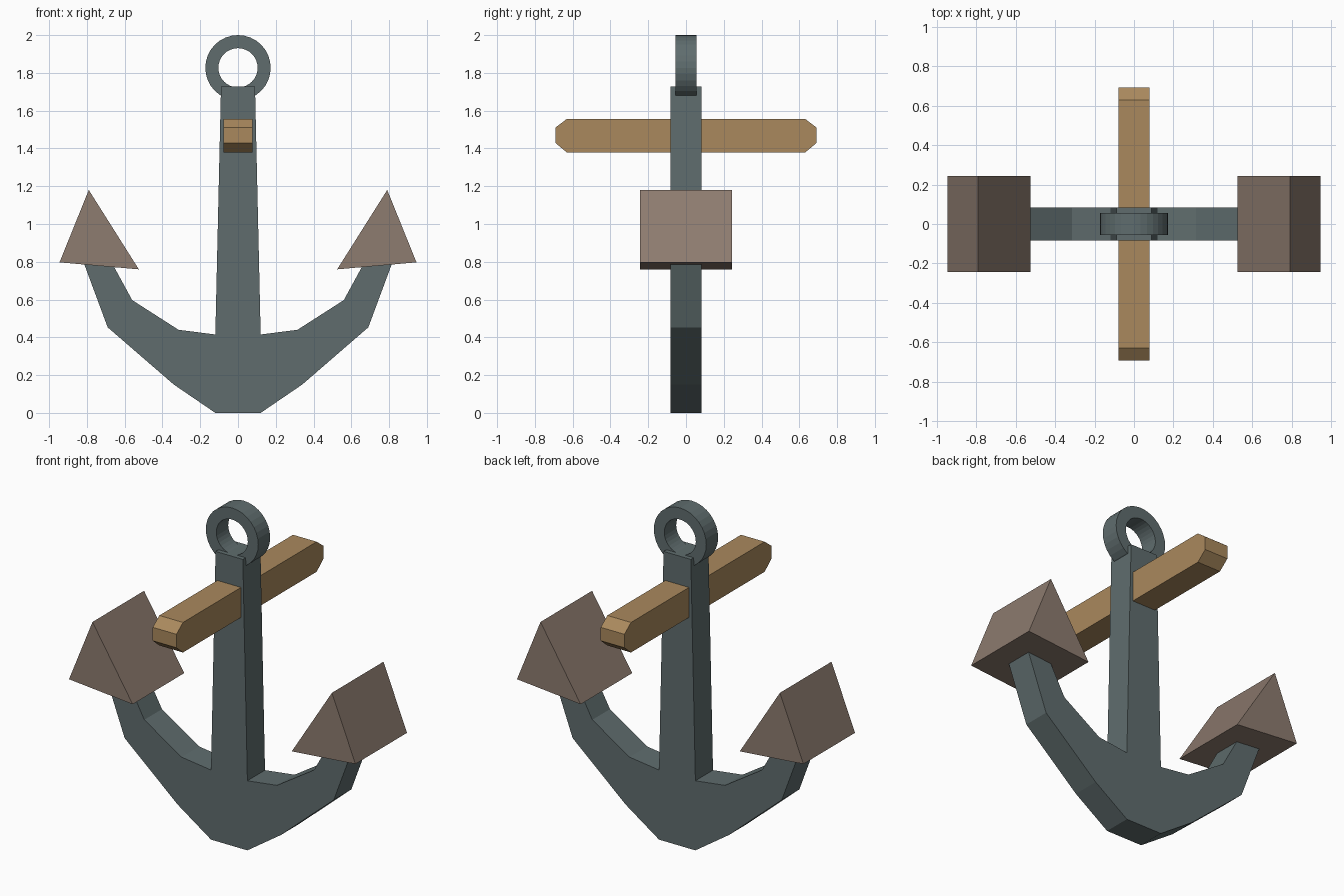
import bpy, bmesh
from math import tau

if "Cube" in bpy.data.objects:
    bpy.data.objects.remove(bpy.data.objects["Cube"])


def material(name, rgb):
    m = bpy.data.materials.new(name)
    m.diffuse_color = (*rgb, 1)
    m.use_nodes = True
    m.node_tree.nodes["Principled BSDF"].inputs["Base Color"].default_value = m.diffuse_color
    return m


STEEL = material("dark_steel", (0.115, 0.152, 0.155))
RUST = material("brown_iron", (0.27, 0.20, 0.16))
WOOD = material("wood", (0.40, 0.25, 0.11))


def finish(name, bm, mat):
    bmesh.ops.recalc_face_normals(bm, faces=bm.faces)
    me = bpy.data.meshes.new(name)
    bm.to_mesh(me)
    bm.free()
    me.materials.append(mat)
    ob = bpy.data.objects.new(name, me)
    bpy.context.collection.objects.link(ob)
    return ob


def prism(name, pts, half, mat, axis="y"):
    """Extrude a 2D outline (u, z) symmetrically along the given axis."""
    bm = bmesh.new()
    place = (lambda u, d, z: (u, d, z)) if axis == "y" else (lambda u, d, z: (d, u, z))
    face = bm.faces.new([bm.verts.new(place(u, -half, z)) for u, z in pts])
    ext = bmesh.ops.extrude_face_region(bm, geom=[face])["geom"]
    bmesh.ops.translate(bm, vec=place(0, 2 * half, 0),
                        verts=[g for g in ext if isinstance(g, bmesh.types.BMVert)])
    return finish(name, bm, mat)


# Shank and curved arms, one mirrored outline
right = [(0.12, 0.0), (0.34, 0.15), (0.69, 0.453), (0.815, 0.79), (0.66, 0.78),
         (0.56, 0.597), (0.315, 0.44), (0.12, 0.415), (0.09, 1.727)]
prism("shank_and_arms", right + [(-x, z) for x, z in reversed(right)], 0.083, STEEL)

# Wedge-shaped flukes at the arm tips
for side, s in (("left", -1), ("right", 1)):
    tri = [(0.79, 1.18), (0.945, 0.797), (0.525, 0.76)]
    prism("fluke_" + side, [(s * x, z) for x, z in tri], 0.243, RUST)

# Wooden stock with chamfered ends, running front to back
end = [(0.63, 1.378), (0.692, 1.43), (0.692, 1.51), (0.63, 1.557)]
prism("stock", end + [(-y, z) for y, z in reversed(end)], 0.078, WOOD, axis="x")

# Ring at the top, a square section spun around y
bm = bmesh.new()
cz, r_in, r_out, h = 1.827, 0.104, 0.173, 0.056
loop = [bm.verts.new((0, y, cz + r)) for r, y in
        ((r_in, -h), (r_out, -h), (r_out, h), (r_in, h))]
edges = [bm.edges.new((loop[i], loop[(i + 1) % 4])) for i in range(4)]
bmesh.ops.spin(bm, geom=loop + edges, cent=(0, 0, cz), axis=(0, 1, 0),
               angle=tau, steps=32, use_merge=True)
bmesh.ops.remove_doubles(bm, verts=bm.verts, dist=1e-4)
finish("top_ring", bm, STEEL)
